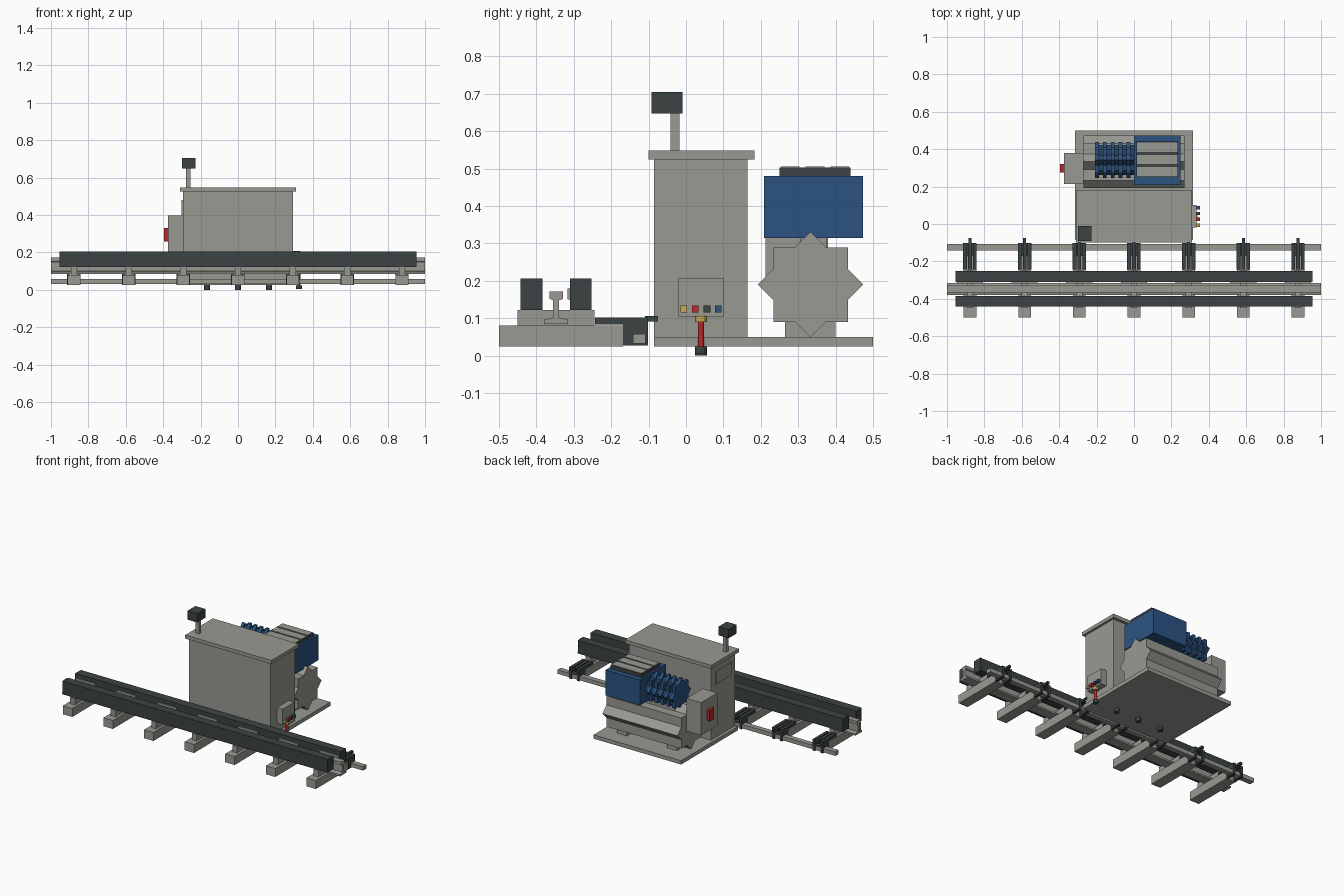
import bpy, bmesh, math
from mathutils import Matrix

if "Cube" in bpy.data.objects:
    bpy.data.objects.remove(bpy.data.objects["Cube"])


def material(name, rgb):
    m = bpy.data.materials.new(name)
    m.diffuse_color = (*rgb, 1)
    m.use_nodes = True
    m.node_tree.nodes["Principled BSDF"].inputs["Base Color"].default_value = m.diffuse_color
    return m


GREY = material("machine grey", (0.32, 0.32, 0.29))
DARK = material("dark steel", (0.045, 0.055, 0.056))
BLUE = material("motor blue", (0.024, 0.086, 0.22))
NAVY = material("fin blue", (0.02, 0.06, 0.13))
RED = material("signal red", (0.50, 0.022, 0.025))
YELLOW = material("brass yellow", (0.58, 0.38, 0.09))


def finish(name, bm, mat):
    bmesh.ops.recalc_face_normals(bm, faces=bm.faces)
    me = bpy.data.meshes.new(name)
    bm.to_mesh(me)
    bm.free()
    me.materials.append(mat)
    ob = bpy.data.objects.new(name, me)
    bpy.context.collection.objects.link(ob)
    return ob


def box(name, x, y, z, mat):
    """Box from (min, max) pairs."""
    bm = bmesh.new()
    bmesh.ops.create_cube(bm, size=1)
    for v in bm.verts:
        for i, (lo, hi) in enumerate((x, y, z)):
            v.co[i] = lo + (v.co[i] + 0.5) * (hi - lo)
    return finish(name, bm, mat)


def cylinder(name, x, y, z, r, mat):
    bm = bmesh.new()
    bmesh.ops.create_cone(bm, cap_ends=True, segments=12, radius1=r, radius2=r,
                          depth=z[1] - z[0],
                          matrix=Matrix.Translation((x, y, (z[0] + z[1]) / 2)))
    return finish(name, bm, mat)


def extrude_x(name, x, pts, mat):
    """Closed (y, z) outline extruded along x."""
    bm = bmesh.new()
    face = bm.faces.new([bm.verts.new((x[0], y, z)) for y, z in pts])
    geom = bmesh.ops.extrude_face_region(bm, geom=[face])["geom"]
    bmesh.ops.translate(bm, vec=(x[1] - x[0], 0, 0),
                        verts=[g for g in geom if isinstance(g, bmesh.types.BMVert)])
    return finish(name, bm, mat)


def star(name, x, y, z, r, mat):
    """Eight-pointed prism: a square crossed with a diamond."""
    pts = []
    for i in range(16):
        rad = r if i % 2 == 0 else r * 0.7654
        a = i * math.pi / 8
        pts.append((y + rad * math.cos(a), z + rad * math.sin(a)))
    return extrude_x(name, x, pts, mat)


# Base plate with levelling feet
box("base_plate", (-0.315, 0.315), (-0.085, 0.5), (0.025, 0.05), GREY)
for x in (-0.165, 0, 0.165):
    cylinder("levelling_foot", x, 0.04, (0, 0.025), 0.016, DARK)

# Cabinet, lid and side hatch
box("cabinet", (-0.295, 0.295), (-0.085, 0.165), (0.05, 0.525), GREY)
box("cabinet_lid", (-0.31, 0.31), (-0.10, 0.183), (0.525, 0.548), GREY)
box("side_hatch", (-0.302, -0.295), (-0.04, 0.12), (0.40, 0.48), GREY)

# Sensor on a post
box("sensor_post", (-0.277, -0.253), (-0.042, -0.018), (0.548, 0.65), GREY)
box("sensor_head", (-0.30, -0.228), (-0.092, -0.01), (0.648, 0.705), DARK)

# Pump housing and its feet
star("pump_housing", (-0.27, 0.27), 0.333, 0.19, 0.141, GREY)
for x in (-0.18, 0.18):
    box("housing_foot", (x - 0.035, x + 0.035), (0.265, 0.40), (0.05, 0.095), GREY)
box("motor_pedestal", (-0.18, 0.22), (0.305, 0.375), (0.285, 0.32), GREY)

# Motor box with slatted cover
box("motor_box", (0, 0.248), (0.208, 0.473), (0.315, 0.48), BLUE)
box("cover", (0.013, 0.235), (0.25, 0.44), (0.48, 0.503), DARK)
for y in (0.254, 0.32, 0.386):
    box("cover_slat", (0.015, 0.233), (y, y + 0.05), (0.503, 0.506), GREY)

# Finned motor
star("motor_body", (-0.205, 0.0), 0.342, 0.395, 0.08, NAVY)
for i in range(5):
    x = -0.208 + i * 0.042
    star("cooling_fin", (x, x + 0.02), 0.342, 0.395, 0.097, BLUE)

# Control box with red switch
box("control_box", (-0.375, -0.27), (0.213, 0.38), (0.185, 0.398), GREY)
box("red_switch", (-0.395, -0.375), (0.275, 0.32), (0.258, 0.33), RED)

# Valve block with buttons and drain pipe
box("valve_block", (0.295, 0.335), (-0.02, 0.102), (0.105, 0.207), GREY)
for y, mat in ((-0.006, YELLOW), (0.025, RED), (0.056, DARK), (0.086, BLUE)):
    box("button", (0.335, 0.352), (y - 0.009, y + 0.009), (0.116, 0.134), mat)
cylinder("pipe_fitting", 0.325, 0.04, (0.09, 0.106), 0.016, YELLOW)
cylinder("drain_pipe", 0.325, 0.04, (0.022, 0.09), 0.008, RED)
cylinder("pipe_foot", 0.325, 0.04, (0.004, 0.024), 0.016, DARK)

# Running rail: mirrored I profile
half = [(0.032, 0.085), (0.032, 0.096), (0.008, 0.102),
        (0.008, 0.148), (0.018, 0.152), (0.018, 0.172)]
outline = half + [(-y, z) for y, z in reversed(half)]
extrude_x("running_rail", (-1, 1), [(y - 0.347, z) for y, z in outline], GREY)

# Guard beams on either side of the rail
for y in (-0.442, -0.31):
    box("guard_beam", (-0.955, 0.955), (y, y + 0.058), (0.122, 0.206), DARK)

# Push bar
box("push_bar", (-1, 1), (-0.142, -0.108), (0.032, 0.058), GREY)

# Sleepers with saddles, spacers and actuators
for i in range(7):
    c = -0.877 + i * 0.2923
    box("sleeper", (c - 0.034, c + 0.034), (-0.5, -0.168), (0.025, 0.08), GREY)
    box("saddle", (c - 0.017, c + 0.017), (-0.45, -0.245), (0.08, 0.122), GREY)
    box("beam_spacer", (c - 0.07, c + 0.07), (-0.317, -0.31), (0.15, 0.18), GREY)
    # Actuator: three arms, lower plate, clevis cheeks and pin
    for dx in (-0.026, 0, 0.026):
        box("actuator_arm", (c + dx - 0.01, c + dx + 0.01), (-0.243, -0.102),
            (0.084, 0.102), DARK)
    box("actuator_plate", (c - 0.03, c + 0.03), (-0.243, -0.102), (0.06, 0.07), DARK)
    for dx in (-0.028, 0.028):
        box("clevis_cheek", (c + dx - 0.008, c + dx + 0.008), (-0.168, -0.102),
            (0.027, 0.09), DARK)
    box("actuator_pin", (c - 0.008, c + 0.008), (-0.11, -0.075), (0.092, 0.106), DARK)
